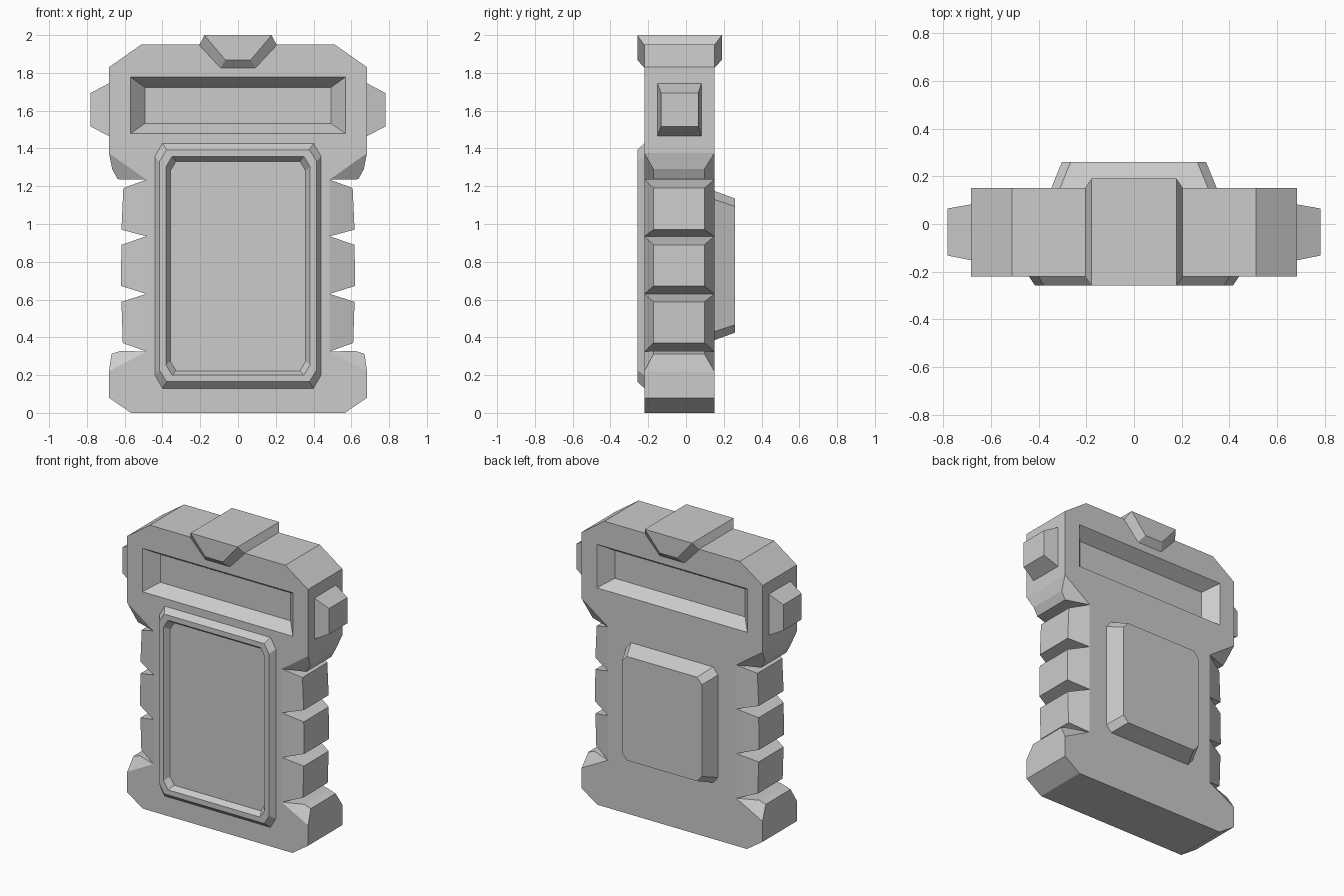
import bpy, bmesh

if "Cube" in bpy.data.objects:
    bpy.data.objects.remove(bpy.data.objects["Cube"])


def finish(name, bm):
    bmesh.ops.recalc_face_normals(bm, faces=bm.faces)
    me = bpy.data.meshes.new(name)
    bm.to_mesh(me)
    bm.free()
    ob = bpy.data.objects.new(name, me)
    bpy.context.collection.objects.link(ob)
    return ob


def loft(name, loops, ring=False):
    """Skin matching point loops; cap the ends, or close back to the first."""
    bm = bmesh.new()
    rows = [[bm.verts.new(p) for p in lp] for lp in loops]
    n = len(rows[0])
    pairs = list(zip(rows, rows[1:])) + ([(rows[-1], rows[0])] if ring else [])
    for a, b in pairs:
        for i in range(n):
            j = (i + 1) % n
            bm.faces.new((a[i], a[j], b[j], b[i]))
    if not ring:
        bm.faces.new(rows[0])
        bm.faces.new(rows[-1])
    return finish(name, bm)


def rect(y, x, z0, z1):
    return [(-x, y, z0), (x, y, z0), (x, y, z1), (-x, y, z1)]


def octagon(y, x, z0, z1, cx, cz):
    half = [(x - cx, z0), (x, z0 + cz), (x, z1 - cz), (x - cx, z1)]
    return [(a, y, b) for a, b in half] + [(-a, y, b) for a, b in half[::-1]]


# Body: mirrored profile, with tapered lumps drawn out of the side faces
FRONT, BACK = -0.22, 0.15
right = [(.566, 0), (.683, .08), (.683, .22), (.485, .325), (.485, .63), (.485, .935),
         (.485, 1.235), (.683, 1.375), (.683, 1.83), (.512, 1.95)]
lumps = {2: ((.67, .312), (.622, .328)),
         3: ((.61, .37), (.617, .588)),
         4: ((.62, .672), (.617, .89)),
         5: ((.617, .97), (.607, 1.19)),
         6: ((.637, 1.237), (.666, 1.29))}
outline = right + [(-x, z) for x, z in right[::-1]]
n = len(outline)
for i, (a, b) in list(lumps.items()):
    lumps[n - 2 - i] = ((-b[0], b[1]), (-a[0], a[1]))

bm = bmesh.new()
front = [bm.verts.new((x, FRONT, z)) for x, z in outline]
back = [bm.verts.new((x, BACK, z)) for x, z in outline]
bm.faces.new(front)
bm.faces.new(back)
for i in range(n):
    j = (i + 1) % n
    base = [front[i], front[j], back[j], back[i]]
    if i in lumps:
        a, b = lumps[i]
        tip = [bm.verts.new((p[0], y, p[1]))
               for p, y in ((a, -.172), (b, -.172), (b, .097), (a, .097))]
        for k in range(4):
            m = (k + 1) % 4
            bm.faces.new((base[k], base[m], tip[m], tip[k]))
        bm.faces.new(tip)
    else:
        bm.faces.new(base)
body = finish("body", bm)

# Sloped window recesses on the front and back
for name, y, s in (("front_window_cutter", FRONT, 1), ("back_window_cutter", BACK, -1)):
    cutter = loft(name, [rect(y - s * .05, .568, 1.48, 1.777),
                         rect(y, .568, 1.48, 1.777),
                         rect(y + s * .085, .492, 1.533, 1.723)])
    cutter.hide_render = True
    cutter.hide_set(True)
    mod = body.modifiers.new(name, 'BOOLEAN')
    mod.operation = 'DIFFERENCE'
    mod.solver = 'EXACT'
    mod.object = cutter

# Bake the recesses into the body and drop the cutters
graph = bpy.context.evaluated_depsgraph_get()
baked = bpy.data.meshes.new_from_object(body.evaluated_get(graph))
body.modifiers.clear()
body.data = baked
for name in ("front_window_cutter", "back_window_cutter"):
    bpy.data.objects.remove(bpy.data.objects[name])

# Raised screen frame on the front
loft("screen_frame", [octagon(FRONT, .44, .13, 1.427, .04, .07),
                      octagon(-.257, .415, .165, 1.393, .037, .06),
                      octagon(-.257, .382, .2, 1.358, .033, .055),
                      octagon(FRONT, .358, .223, 1.332, .03, .05)], ring=True)

# Raised battery cover on the back
loft("back_cover", [octagon(BACK, .347, .385, 1.175, .037, .045),
                    octagon(.26, .302, .425, 1.135, .037, .042)])


# Wedge clip over the top edge
def wedge(y, xt, zt, xb, zb):
    return [(-xb, y, zb), (xb, y, zb), (xt, y, zt), (-xt, y, zt)]


loft("top_clip", [wedge(-.258, .178, 2, .067, 1.868),
                  wedge(FRONT, .205, 1.947, .093, 1.827),
                  wedge(BACK, .205, 1.947, .093, 1.827),
                  wedge(.19, .178, 2, .067, 1.868)][1:3])
for name, y0, y1 in (("top_clip_front", FRONT, -.258), ("top_clip_back", BACK, .19)):
    loft(name, [wedge(y0, .205, 1.947, .093, 1.827), wedge(y1, .178, 2, .067, 1.868)])

# Flat ridge joining the two clip ends across the top
bm = bmesh.new()
ends = [[bm.verts.new(p) for p in ((-.205, y0, 1.947), (.205, y0, 1.947),
                                   (.178, y1, 2), (-.178, y1, 2))]
        for y0, y1 in ((FRONT, -.258), (BACK, .19))]
for k in range(4):
    m = (k + 1) % 4
    bm.faces.new((ends[0][k], ends[0][m], ends[1][m], ends[1][k]))
for end in ends:
    bm.faces.new(end)
finish("top_clip_ridge", bm)

# Tapered buttons on both sides
for name, s in (("right_button", 1), ("left_button", -1)):
    loft(name, [[(s * x, y, z) for y, z in ((y0, z0), (y1, z0), (y1, z1), (y0, z1))]
                for x, y0, y1, z0, z1 in ((.683, -.152, .082, 1.465, 1.745),
                                          (.781, -.132, .065, 1.517, 1.693))])
